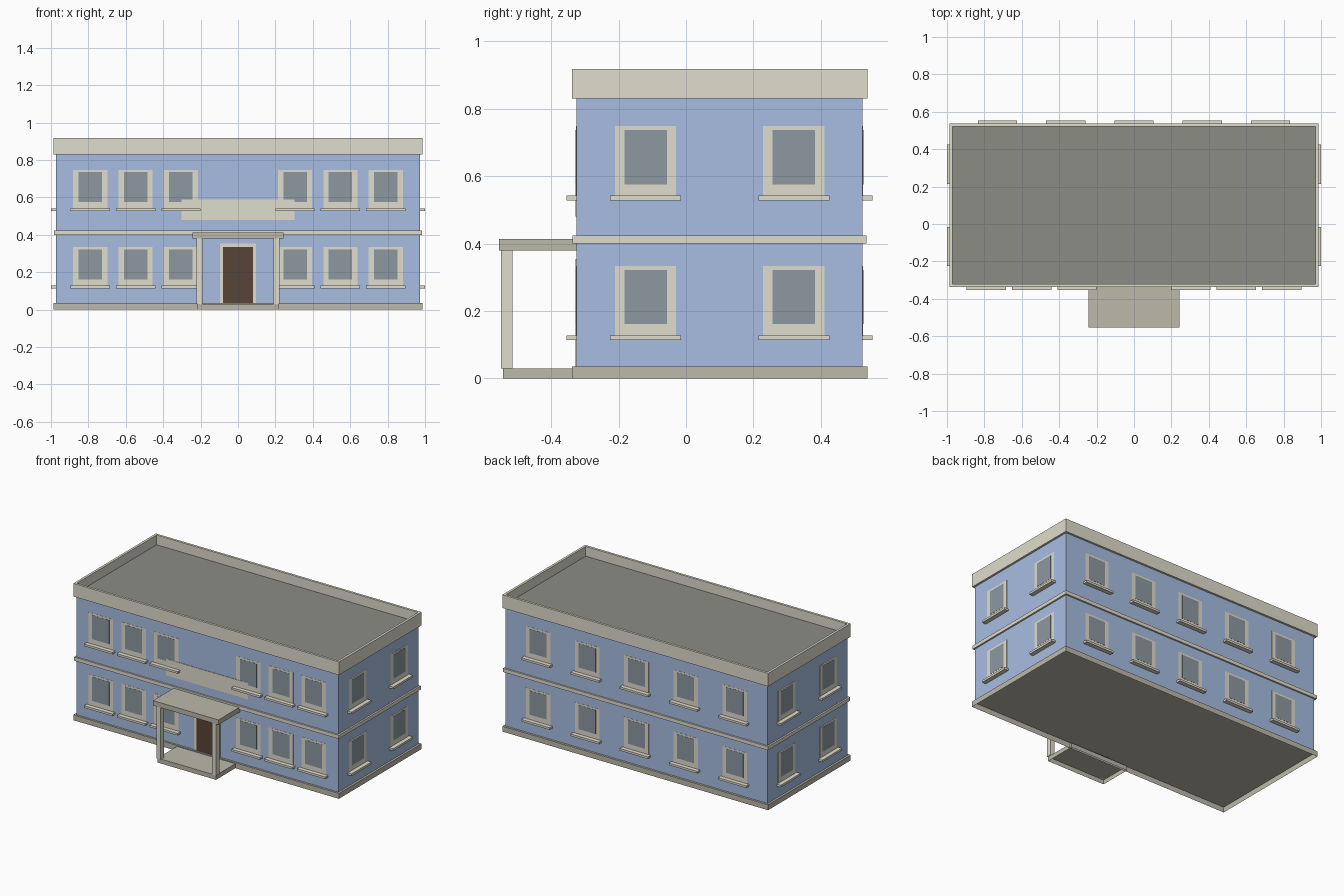
import bpy, bmesh

if "Cube" in bpy.data.objects:
    bpy.data.objects.remove(bpy.data.objects["Cube"])


def mat(name, rgb):
    m = bpy.data.materials.new(name)
    lin = [((c / 255 + 0.055) / 1.055) ** 2.4 for c in rgb]
    m.diffuse_color = (*lin, 1)
    m.use_nodes = True
    m.node_tree.nodes["Principled BSDF"].inputs["Base Color"].default_value = m.diffuse_color
    return m


BLUE = mat("wall_blue", (167, 190, 226))
CREAM = mat("trim_cream", (224, 220, 205))
STONE = mat("stone_grey", (188, 185, 170))
ROOF = mat("roof_grey", (139, 140, 132))
GLASS = mat("window_glass", (141, 153, 161))
DOOR = mat("door_brown", (88, 67, 54))


def add_box(bm, x0, x1, y0, y1, z0, z1, bottom=True):
    v = [bm.verts.new((x, y, z)) for z in (z0, z1)
         for x, y in ((x0, y0), (x1, y0), (x1, y1), (x0, y1))]
    faces = ((4, 5, 6, 7), (0, 1, 5, 4), (1, 2, 6, 5), (2, 3, 7, 6), (3, 0, 4, 7))
    for f in faces + (((3, 2, 1, 0),) if bottom else ()):
        bm.faces.new([v[i] for i in f])


def boxes(name, material, *dims, bottom=True):
    bm = bmesh.new()
    for d in dims:
        add_box(bm, *d, bottom=bottom)
    me = bpy.data.meshes.new(name)
    bm.to_mesh(me)
    bm.free()
    me.materials.append(material)
    ob = bpy.data.objects.new(name, me)
    bpy.context.collection.objects.link(ob)
    return ob


X, YF, YB = 0.972, -0.325, 0.524      # wall planes


def on_wall(side, u0, u1, z0, z1, depth):
    """Box of given depth standing proud of one wall."""
    return {"front": (u0, u1, YF - depth, YF, z0, z1),
            "back": (u0, u1, YB, YB + depth, z0, z1),
            "right": (X, X + depth, u0, u1, z0, z1),
            "left": (-X - depth, -X, u0, u1, z0, z1)}[side]


# main masses; the plinth is open underneath
PX, P0, P1 = 0.986, -0.338, 0.538
boxes("walls", BLUE, (-X, X, YF, YB, 0.036, 0.83), bottom=False)
boxes("plinth", STONE, (-PX, PX, P0, P1, 0, 0.036), bottom=False)
o = 0.011
boxes("floor_band", CREAM, (-X - o, X + o, YF - o, YB + o, 0.40, 0.424))

# parapet ring and recessed flat roof
T, ZA, ZB = 0.016, 0.83, 0.918
boxes("parapet", CREAM,
      (-PX, PX, P0, P0 + T, ZA, ZB), (-PX, PX, P1 - T, P1, ZA, ZB),
      (-PX, -PX + T, P0 + T, P1 - T, ZA, ZB), (PX - T, PX, P0 + T, P1 - T, ZA, ZB))
boxes("flat_roof", ROOF, (-PX + T, PX - T, P0 + T, P1 - T, 0.83, 0.853))

# windows on all four sides, two storeys
layout = {"front": (-0.79, -0.547, -0.305, 0.305, 0.547, 0.79),
          "back": (-0.73, -0.365, 0, 0.365, 0.73),
          "right": (-0.12, 0.32), "left": (-0.12, 0.32)}
frames, panes, sills = [], [], []
for side, centres in layout.items():
    for u in centres:
        for z in (0.128, 0.542):
            frames.append(on_wall(side, u - 0.091, u + 0.091, z, z + 0.206, 0.001))
            panes.append(on_wall(side, u - 0.063, u + 0.063, z + 0.033, z + 0.194, 0.002))
            sills.append(on_wall(side, u - 0.105, u + 0.105, z - 0.014, z, 0.029))
boxes("window_frames", CREAM, *frames)
boxes("window_panes", GLASS, *panes)
boxes("window_sills", CREAM, *sills)

# blank panel above the entrance
boxes("front_panel", CREAM, on_wall("front", -0.303, 0.303, 0.48, 0.59, 0.003))

# door
boxes("door_frame", CREAM, on_wall("front", -0.097, 0.097, 0.036, 0.354, 0.002))
boxes("door", DOOR, on_wall("front", -0.08, 0.08, 0.036, 0.335, 0.003))

# porch
boxes("porch_step", STONE, (-0.217, 0.217, -0.543, -0.325, 0, 0.03), bottom=False)
boxes("porch_canopy", STONE, (-0.243, 0.243, -0.554, -0.325, 0.38, 0.413))
boxes("porch_posts", CREAM, *[(s - 0.016, s + 0.016, -0.548, -0.514, 0.03, 0.38)
                              for s in (-0.206, 0.206)])
